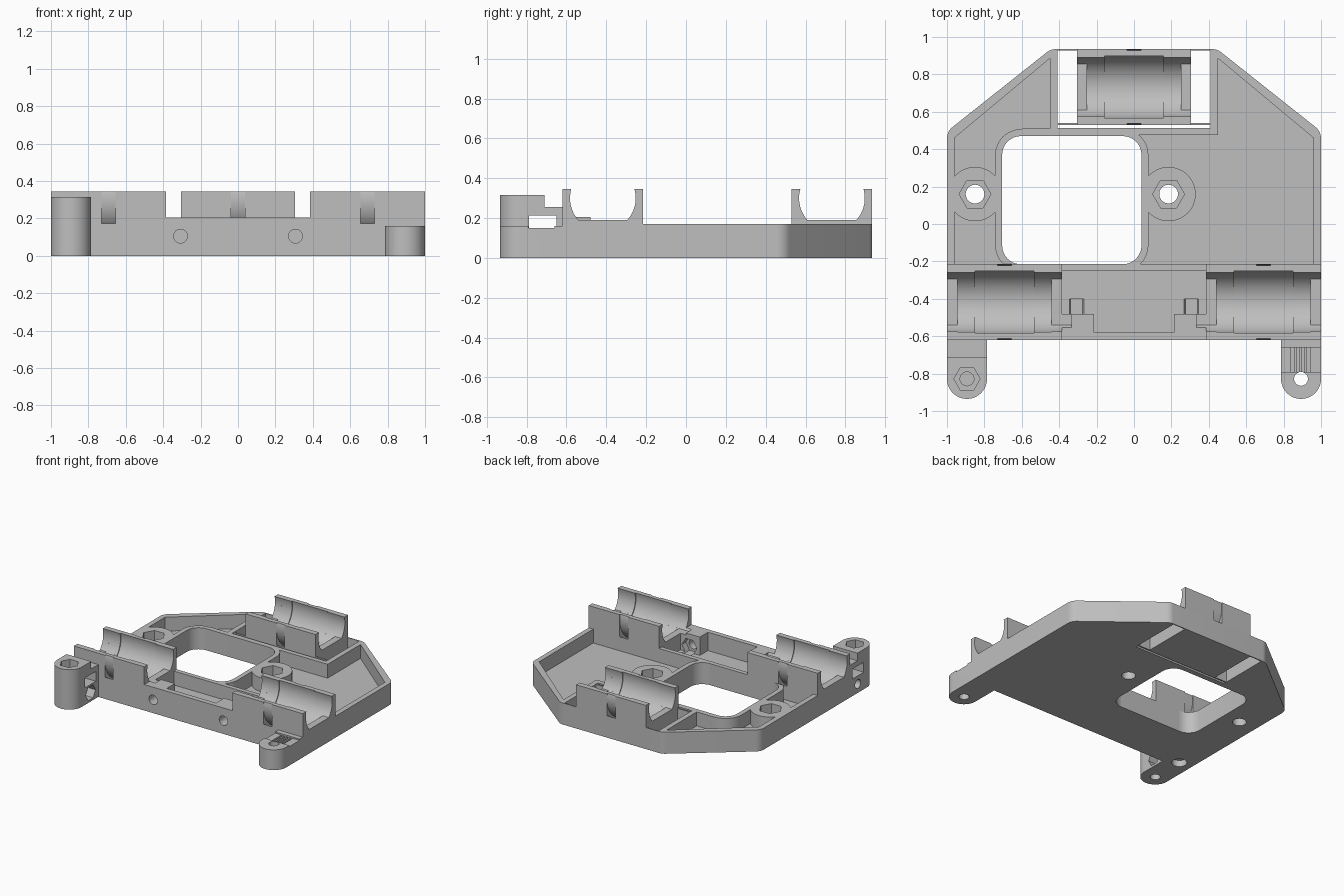
import bpy, bmesh
from math import sin, cos, pi, asin
from mathutils import Vector

if "Cube" in bpy.data.objects:
    bpy.data.objects.remove(bpy.data.objects["Cube"])

grey = bpy.data.materials.new("plain grey plastic")
grey.use_nodes = True
GREY = (0.52, 0.52, 0.52, 1)
grey.diffuse_color = GREY
grey.node_tree.nodes["Principled BSDF"].inputs["Base Color"].default_value = GREY


def prism(name, pts, a, b, axis="z"):
    """Extrude a 2D outline from a to b along an axis."""
    place = {"z": lambda p, q, d: (p, q, d),
             "x": lambda p, q, d: (d, p, q),
             "y": lambda p, q, d: (p, d, q)}[axis]
    bm = bmesh.new()
    low = [bm.verts.new(place(p, q, a)) for p, q in pts]
    high = [bm.verts.new(place(p, q, b)) for p, q in pts]
    bm.faces.new(low)
    bm.faces.new(high)
    for i in range(len(pts)):
        j = (i + 1) % len(pts)
        bm.faces.new((low[i], low[j], high[j], high[i]))
    bmesh.ops.recalc_face_normals(bm, faces=bm.faces)
    mesh = bpy.data.meshes.new(name)
    bm.to_mesh(mesh)
    bm.free()
    mesh.materials.append(grey)
    ob = bpy.data.objects.new(name, mesh)
    bpy.context.collection.objects.link(ob)
    return ob


def box(x0, x1, y0, y1, z0, z1, name="cutter"):
    return prism(name, [(x0, y0), (x1, y0), (x1, y1), (x0, y1)], z0, z1)


def circle(cx, cy, r, n=48):
    return [(cx + r * cos(2 * pi * i / n), cy + r * sin(2 * pi * i / n)) for i in range(n)]


def fillet(pts, radii, n=8):
    """Round the corners of an outline."""
    out = []
    for i, (p, r) in enumerate(zip(pts, radii)):
        p = Vector(p)
        u = (Vector(pts[i - 1]) - p).normalized()
        v = (Vector(pts[(i + 1) % len(pts)]) - p).normalized()
        if not r:
            out.append(p[:])
            continue
        half = u.angle(v) / 2
        centre = p + (u + v).normalized() * r / sin(half)
        t = r / sin(half) * cos(half)
        s, e = p + u * t - centre, p + v * t - centre
        ang = s.angle(e)
        for k in range(n + 1):
            f = k / n
            w = (s * sin((1 - f) * ang) + e * sin(f * ang)) / sin(ang)
            out.append((centre + w)[:])
    return out


def cut(body, *cutters):
    """Subtract each cutter from the body and discard it."""
    for c in cutters:
        mod = body.modifiers.new("cut", "BOOLEAN")
        mod.operation, mod.solver, mod.object = "DIFFERENCE", "EXACT", c
        dg = bpy.context.evaluated_depsgraph_get()
        mesh = bpy.data.meshes.new_from_object(body.evaluated_get(dg))
        body.modifiers.clear()
        body.data = mesh
        bpy.data.objects.remove(c)
    return body


def drill(cx, cy, r, a, b, axis="z", n=32):
    return prism("cutter", circle(cx, cy, r, n), a, b, axis)


AXIS_Z, R, LIP_Z, TOP = 0.30, 0.165, 0.19, 0.345


def cradle(body, x0, x1, yc):
    """Bearing seat with end lips, a middle relief and a tie channel."""
    mid = (x0 + x1) / 2
    start = -asin((AXIS_Z - LIP_Z) / R)
    arc = [start + (pi - 2 * start) * i / 40 for i in range(41)]
    lips = [(yc + R * cos(t), AXIS_Z + R * sin(t)) for t in arc]
    ring = drill(yc, AXIS_Z, 0.24, mid - 0.037, mid + 0.037, "x", 64)
    cut(ring, drill(yc, AXIS_Z, 0.2, mid - 0.1, mid + 0.1, "x", 64))
    cut(body, prism("cutter", lips, x0 - 0.05, x1 + 0.05, "x"),
        drill(yc, AXIS_Z, R, x0 + 0.055, x1 - 0.055, "x", 64),
        drill(yc, AXIS_Z, R + 0.007, mid - 0.157, mid + 0.157, "x", 64), ring)


BACK, BEAM, FRONT, WALL, FLOOR = 0.935, -0.215, -0.62, 0.17, 0.06
bosses = [(-0.85, 0.16), (0.185, 0.16)]

# Plate with walled pockets, window, screw bosses and rear opening
plate = prism("carriage_plate", fillet(
    [(-1, BEAM), (1, BEAM), (1, 0.495), (0.445, BACK), (-0.445, BACK), (-1, 0.495)],
    [0, 0, 0.08, 0.08, 0.08, 0.08]), 0, WALL)
pockets = [
    [(-0.02, -0.3), (0.96, -0.3), (0.96, 0.46), (0.45, 0.885), (0.45, 0.475), (-0.02, 0.475)],
    [(-0.96, -0.3), (-0.6, -0.3), (-0.6, 0.51), (-0.45, 0.51), (-0.45, 0.885), (-0.96, 0.46)]]


def window(grow, z0, z1):
    x0, x1, y0, y1 = -0.705 - grow, 0.04 + grow, BEAM - grow, 0.47 + grow
    return prism("cutter", fillet([(x0, y0), (x1, y0), (x1, y1), (x0, y1)],
                                  [0.1 + grow] * 4), z0, z1)


for outline in pockets:
    pocket = prism("cutter", outline, FLOOR, 0.3)
    cut(pocket, window(0.037, 0, 0.5))
    for bx, by in bosses:
        cut(pocket, drill(bx, by, 0.145, 0, 0.5, n=48))
    cut(plate, pocket)
cut(plate, window(0, -0.1, 0.5), box(-0.41, 0.41, 0.512, 0.927, -0.1, 0.5))
for bx, by in bosses:
    cut(plate, drill(bx, by, 0.05, -0.1, 0.5), drill(bx, by, 0.085, 0.08, 0.5, n=6))

# Rear bearing holder and the thin web in front of it
rear = box(-0.305, 0.305, 0.53, BACK, 0, TOP, "rear_bearing_holder")
cradle(rear, -0.305, 0.305, 0.7325)
for s in (-1, 1):
    a, b = sorted((s * 0.305, s * 0.41))
    box(a, b, 0.53, 0.54, 0, WALL, "rear_holder_web")

# Front beam with two bearing holders and a channel between them
beam = box(-1, 1, FRONT, BEAM, 0, TOP, "front_beam")
channel = box(-0.385, 0.385, -0.58, -0.25, FLOOR, 0.5)
for s in (-1, 1):
    a, b = sorted((s * 0.215, s * 0.45))
    cut(channel, box(a, b, -0.7, -0.48, 0, 0.6))
cut(beam, box(-0.385, 0.385, -0.7, -0.1, 0.205, 0.5), channel,
    box(-0.385, 0.385, -0.26, -0.1, WALL, 0.5))
for x0, x1 in ((-1, -0.385), (0.385, 1)):
    cradle(beam, x0, x1, (FRONT + BEAM) / 2)
for x in (-0.307, 0.307):
    cut(beam, drill(x, 0.105, 0.037, -0.7, -0.4, "y"),
        drill(x, 0.105, 0.065, -0.53, -0.4, "y", 6))
cut(beam, drill(-0.893, -0.56, 0.055, -0.1, 0.05))


# Rounded lugs at the front corners
def lug(name, cx, height):
    r, cy = 0.107, -0.828
    arc = [(cx + r * cos(t), cy + r * sin(t)) for t in (pi + pi * i / 24 for i in range(25))]
    return prism(name, arc + [(cx + r, FRONT), (cx - r, FRONT)], 0, height)


tall = lug("tall_belt_lug", -0.893, 0.315)
cut(tall, box(-1.1, -0.7, -0.71, -0.5, 0.255, 0.5),
    box(-1.1, -0.7, -0.788, -0.65, 0.135, 0.213),
    drill(-0.893, -0.828, 0.07, 0.235, 0.5, n=6),
    drill(-0.893, -0.828, 0.037, 0.09, 0.3),
    drill(-0.893, -0.828, 0.037, -0.1, 0.07),
    drill(-0.715, 0.07, 0.035, -1.1, -0.7, "x"),
    drill(-0.715, 0.07, 0.06, -0.86, -0.7, "x", 6))

short = lug("short_belt_lug", 0.893, 0.16)
cut(short, drill(0.893, -0.828, 0.037, -0.1, 0.5),
    box(0.7, 1.1, -0.79, -0.66, 0.15, 0.5))
for i in range(4):
    x = 0.84 + 0.028 * i
    cut(short, box(x, x + 0.016, -0.79, -0.66, 0.13, 0.5))

# Smooth the round surfaces, keep the edges crisp
bpy.ops.object.select_all(action="DESELECT")
for ob in bpy.context.collection.objects:
    if ob.type == "MESH" and grey.name in ob.data.materials:
        ob.select_set(True)
        bpy.context.view_layer.objects.active = ob
bpy.ops.object.shade_smooth_by_angle(angle=pi / 6)
